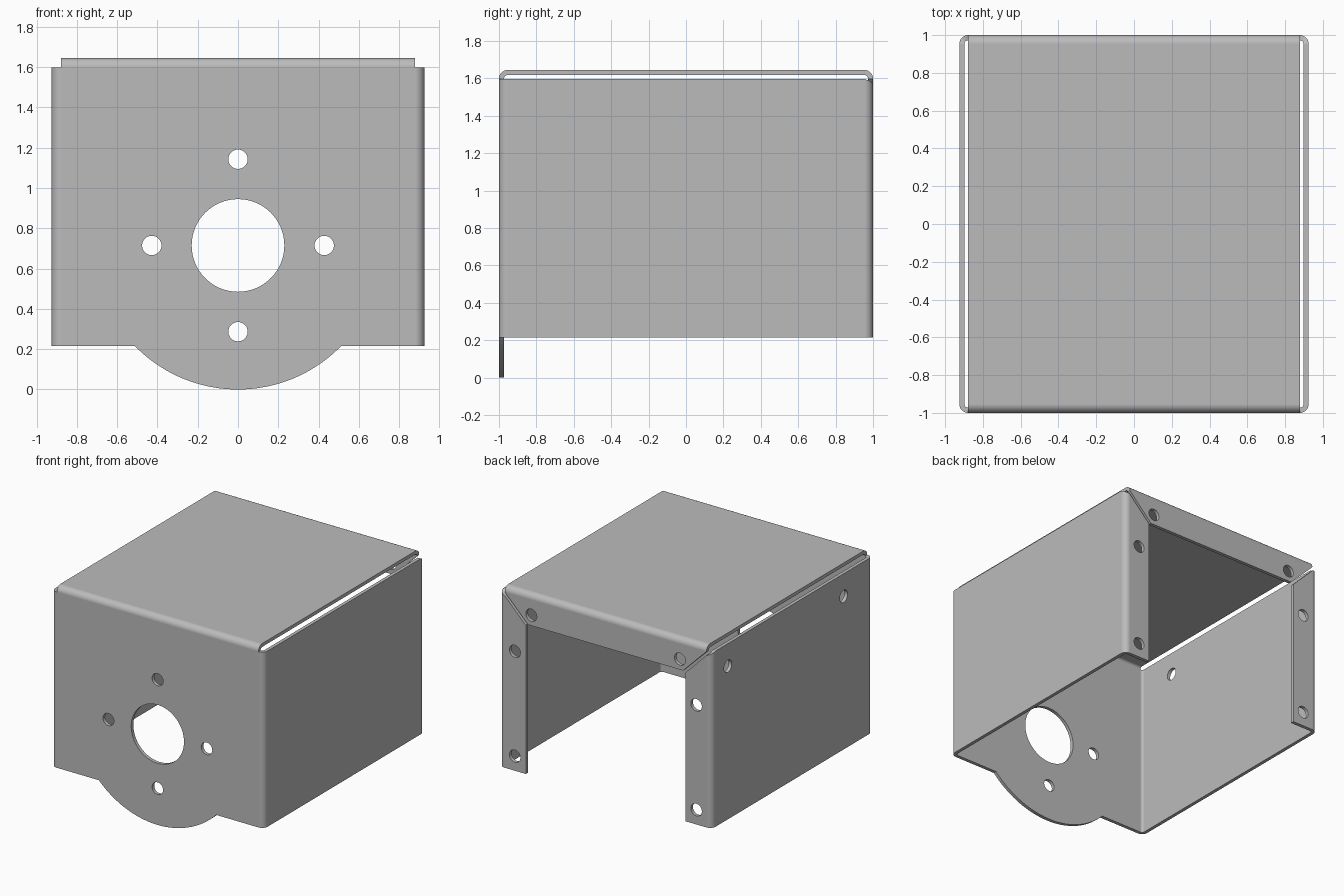
import bpy, bmesh
from math import sin, cos, pi, acos
from mathutils import Vector

if "Cube" in bpy.data.objects:
    bpy.data.objects.remove(bpy.data.objects["Cube"])

# Overall sizes of the folded sheet
W, D, H = 0.925, 1.0, 1.645        # half width, half depth, height
BASE, R, THICK = 0.215, 0.047, 0.027
X, Y, Z = W - R, D - R, H - R      # where the flats end and the bends begin
SMALL, BEND_STEPS = 0.048, 8
bm = bmesh.new()


def circle(u, v, r, n=40):
    return [(u + r * cos(2 * pi * i / n), v + r * sin(2 * pi * i / n)) for i in range(n)]


def flat(place, outline, holes=()):
    """Flat panel with holes, placed in space by the given mapping."""
    edges = []
    for loop in [outline, *holes]:
        vs = [bm.verts.new(place(u, v)) for u, v in loop]
        edges += [bm.edges.new((a, b)) for a, b in zip(vs, vs[1:] + vs[:1])]
    normal = (Vector(place(1, 0)) - Vector(place(0, 0))).cross(
        Vector(place(0, 1)) - Vector(place(0, 0)))
    bmesh.ops.triangle_fill(bm, edges=edges, use_beauty=True, normal=normal)


def bend(place):
    """Quarter-round strip; place(t, cos, sin) returns its two edge points."""
    rows = []
    for i in range(BEND_STEPS + 1):
        t = i / BEND_STEPS
        rows.append([bm.verts.new(p) for p in place(t, R * cos(t * pi / 2), R * sin(t * pi / 2))])
    for a, b in zip(rows, rows[1:]):
        bm.faces.new((a[0], a[1], b[1], b[0]))


def rect(u, v0, v1):
    return [(-u, v0), (u, v0), (u, v1), (-u, v1)]


# Front panel with round lower lobe, shaft hole and four screw holes
C = 0.715
half = acos((C - BASE) / C)
lobe = [(C * sin(half * k / 24), C - C * cos(half * k / 24)) for k in range(-24, 25)]
screws = [circle(0.428 * cos(k * pi / 2), C + 0.428 * sin(k * pi / 2), SMALL) for k in range(4)]
flat(lambda u, v: (u, -D, v),
     [(-X, BASE), *lobe, (X, BASE), (X, Z), (-X, Z)],
     [circle(0, C, 0.23, 64), *screws])

# Top panel
flat(lambda u, v: (u, v, H), rect(X, -Y, Y))

# Side walls, the right-hand one in -x with two screw holes
flat(lambda u, v: (W, u, v), rect(Y, BASE, Z))
flat(lambda u, v: (-W, u, v), rect(Y, BASE, Z),
     [circle(y, 1.42, SMALL) for y in (-0.64, 0.8)])

# Rear flange hanging from the top, with mitred ends
LIP, LIP_Z = 0.675, 1.395
flat(lambda u, v: (u, D, v),
     [(-X, Z), (X, Z), (LIP, LIP_Z), (-LIP, LIP_Z)],
     [circle(s * 0.647, 1.478, SMALL) for s in (-1, 1)])

# Rear side flanges with mitred tops
MITRE = Z - 0.03
for s in (-1, 1):
    flat(lambda u, v: (s * u, D, v),
         [(X, BASE), (X, MITRE), (0.695, MITRE - X + 0.695), (0.695, BASE)],
         [circle(0.79, z, SMALL) for z in (0.33, 1.155)])

# Upright and horizontal bends
for s in (-1, 1):
    bend(lambda t, c, n: [(s * (X + c), -Y - n, BASE), (s * (X + c), -Y - n, Z)])
    bend(lambda t, c, n: [(s * (X + c), Y + n, BASE),
                          (s * (X + c), Y + n, Z + t * (MITRE - Z))])
    bend(lambda t, c, n: [(-X, s * (Y + c), Z + n), (X, s * (Y + c), Z + n)])

# Weld the sheet and face it outwards
bmesh.ops.remove_doubles(bm, verts=bm.verts, dist=0.0005)
bmesh.ops.recalc_face_normals(bm, faces=bm.faces)
top = max(bm.faces, key=lambda f: f.calc_center_median().z)
if top.normal.z < 0:
    bmesh.ops.reverse_faces(bm, faces=bm.faces)

mesh = bpy.data.meshes.new("mounting_bracket")
bm.to_mesh(mesh)
bm.free()
bracket = bpy.data.objects.new("mounting_bracket", mesh)
bpy.context.collection.objects.link(bracket)

# Plain grey metal
grey = bpy.data.materials.new("grey_metal")
grey.use_nodes = True
colour = (0.5, 0.5, 0.5, 1)
grey.diffuse_color = colour
grey.node_tree.nodes["Principled BSDF"].inputs["Base Color"].default_value = colour
mesh.materials.append(grey)

# Give the sheet its thickness, then shade the bends smoothly
bpy.ops.object.select_all(action="DESELECT")
bracket.select_set(True)
bpy.context.view_layer.objects.active = bracket
solid = bracket.modifiers.new("thickness", "SOLIDIFY")
solid.thickness, solid.offset, solid.use_even_offset = THICK, -1, True
bpy.ops.object.modifier_apply(modifier=solid.name)
bpy.ops.object.shade_smooth_by_angle(angle=pi / 6)
weighted = bracket.modifiers.new("flat_panels", "WEIGHTED_NORMAL")
weighted.keep_sharp, weighted.weight = True, 100
